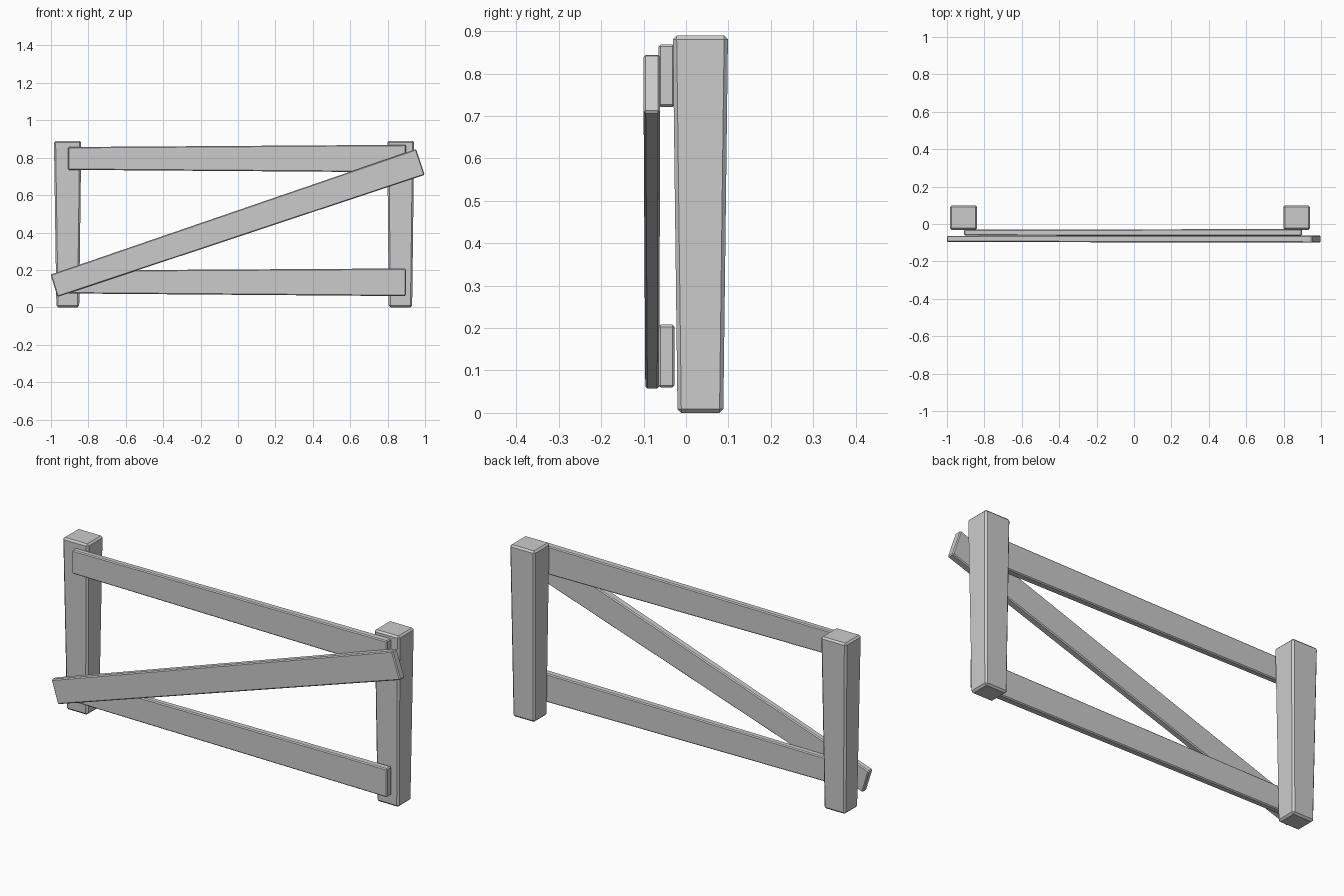
import bpy, bmesh

if "Cube" in bpy.data.objects:
    bpy.data.objects.remove(bpy.data.objects["Cube"])


def block(name, end_a, end_b, bevel):
    """Tapered timber: hull between two four-cornered ends, with chamfered edges."""
    bm = bmesh.new()
    a = [bm.verts.new(p) for p in end_a]
    b = [bm.verts.new(p) for p in end_b]
    bm.faces.new(a)
    bm.faces.new(b[::-1])
    for i in range(4):
        j = (i + 1) % 4
        bm.faces.new((a[j], a[i], b[i], b[j]))
    bmesh.ops.recalc_face_normals(bm, faces=bm.faces[:])
    bmesh.ops.bevel(bm, geom=bm.edges[:], offset=bevel, segments=1,
                    affect='EDGES', profile=0.5)
    mesh = bpy.data.meshes.new(name)
    bm.to_mesh(mesh)
    bm.free()
    obj = bpy.data.objects.new(name, mesh)
    bpy.context.collection.objects.link(obj)
    return obj


def post(name, bottom_x, top_x):
    def ring(x, y, z):
        return [(x[0], y[0], z), (x[1], y[0], z), (x[1], y[1], z), (x[0], y[1], z)]
    block(name, ring(bottom_x, (-0.02, 0.088), 0.0),
          ring(top_x, (-0.031, 0.099), 0.89), 0.009)


def plank(name, left, right, y_left, y_right):
    # left / right hold the lower and upper (x, z) corner of each end
    def ring(end, y):
        (x0, z0), (x1, z1) = end
        return [(x0, y[0], z0), (x0, y[1], z0), (x1, y[1], z1), (x1, y[0], z1)]
    block(name, ring(left, y_left), ring(right, y_right), 0.005)


# Upright posts, wider at the top
post("left_post", (-0.971, -0.849), (-0.984, -0.838))
post("right_post", (0.806, 0.931), (0.798, 0.942))

# Horizontal rails, wider at the right end
plank("top_rail", ((-0.908, 0.735), (-0.908, 0.857)),
      ((0.897, 0.722), (0.897, 0.869)), (-0.062, -0.03), (-0.065, -0.027))
plank("bottom_rail", ((-0.908, 0.074), (-0.908, 0.197)),
      ((0.897, 0.06), (0.897, 0.208)), (-0.062, -0.03), (-0.065, -0.027))

# Diagonal brace across the front
plank("diagonal_brace", ((-0.965, 0.056), (-1.002, 0.175)),
      ((0.998, 0.708), (0.952, 0.846)), (-0.096, -0.063), (-0.1, -0.061))
